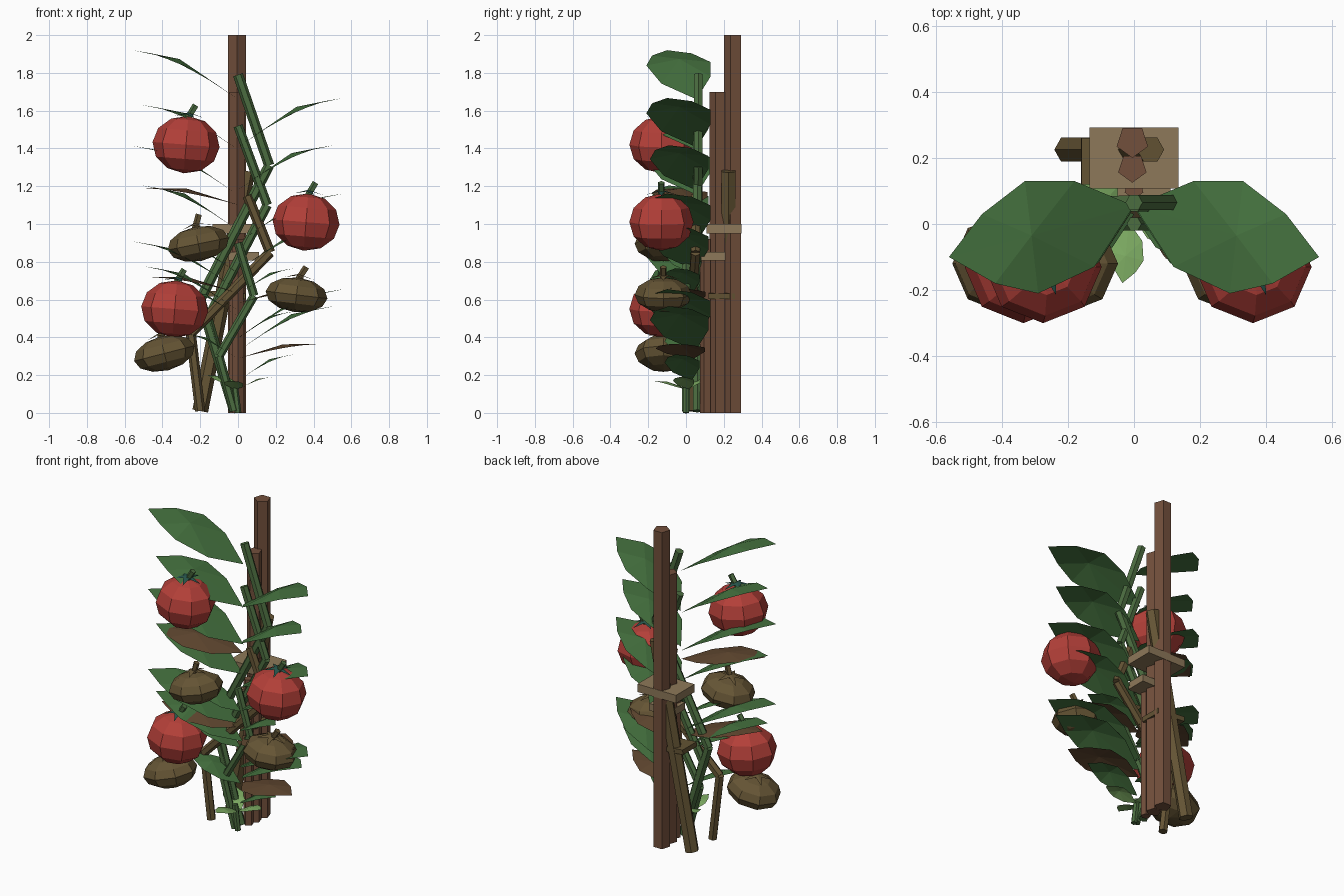
import bpy, bmesh, math
from mathutils import Vector, Matrix

if "Cube" in bpy.data.objects:
    bpy.data.objects.remove(bpy.data.objects["Cube"])


def mat(name, r, g, b):
    m = bpy.data.materials.new(name)
    m.diffuse_color = (r, g, b, 1)
    m.use_nodes = True
    m.node_tree.nodes["Principled BSDF"].inputs["Base Color"].default_value = m.diffuse_color
    return m


GREEN = mat("leaf_green", 0.06, 0.17, 0.05)
STEM = mat("stem_green", 0.07, 0.15, 0.05)
LIGHT = mat("seedling_green", 0.2, 0.4, 0.12)
WOOD = mat("stake_wood", 0.17, 0.08, 0.045)
DRY = mat("dry_brown", 0.13, 0.09, 0.035)
DEAD = mat("dead_leaf", 0.12, 0.065, 0.03)
RED = mat("ripe_red", 0.45, 0.05, 0.04)
TEAL = mat("calyx_green", 0.02, 0.09, 0.07)
TAN = mat("tie_tan", 0.27, 0.19, 0.1)


def finish(name, bm, m):
    me = bpy.data.meshes.new(name)
    bm.to_mesh(me)
    bm.free()
    me.materials.append(m)
    ob = bpy.data.objects.new(name, me)
    bpy.context.collection.objects.link(ob)
    return ob


def rod(name, pts, r, m, sides=6):
    # straight prisms between successive points
    bm = bmesh.new()
    for a, b in zip(pts, pts[1:]):
        a, b = Vector(a), Vector(b)
        d = b - a
        mtx = Matrix.Translation((a + b) / 2) @ d.to_track_quat('Z', 'Y').to_matrix().to_4x4()
        bmesh.ops.create_cone(bm, cap_ends=True, segments=sides, radius1=r,
                              radius2=r, depth=d.length, matrix=mtx)
    return finish(name, bm, m)


def box(name, loc, size, m, tilt=0):
    bm = bmesh.new()
    mtx = Matrix.Translation(loc) @ Matrix.Rotation(tilt, 4, 'Y') @ Matrix.Diagonal((*size, 1))
    bmesh.ops.create_cube(bm, size=1, matrix=mtx)
    return finish(name, bm, m)


OUTLINE = [(0, .055), (.18, .13), (.33, .13), (.46, .03), (.56, -.1),
           (.42, -.18), (.29, -.21), (.12, -.13)]


def leaf(name, side, tip_z, s, m, drop=.26, turn=0):
    # fan of triangles around a raised middle point, arching up to the tip
    bm = bmesh.new()
    rot = Matrix.Rotation(turn, 3, 'Z')

    def put(x, y, lift=0):
        z = tip_z - s * drop * (1 - x / .56) ** 1.6 + lift * s
        p = rot @ Vector((side * x * s, y * s, 0))
        return bm.verts.new((p.x, p.y, z))
    ring = [put(x, y) for x, y in OUTLINE]
    mid = put(.31, -.035, .025)
    for i, v in enumerate(ring):
        tri = (mid, v, ring[(i + 1) % len(ring)])
        bm.faces.new(tri if side < 0 else tri[::-1])
    bmesh.ops.recalc_face_normals(bm, faces=bm.faces)
    if sum(f.normal.z for f in bm.faces) < 0:
        bmesh.ops.reverse_faces(bm, faces=bm.faces)
    return finish(name, bm, m)


def fruit(name, loc, size, m, calyx_m, stem_m, tilt=0):
    frame = Matrix.Translation(loc) @ Matrix.Rotation(tilt, 4, 'Y')
    bm = bmesh.new()
    bmesh.ops.create_uvsphere(bm, u_segments=8, v_segments=6, radius=1,
                              matrix=frame @ Matrix.Diagonal((*size, 1)))
    finish(name, bm, m)
    # star calyx
    bm = bmesh.new()
    h = size[2]
    ring = []
    for i in range(10):
        r = .03 if i % 2 else .09
        a = i * math.pi / 5
        ring.append(bm.verts.new(frame @ Vector((r * math.cos(a), r * math.sin(a),
                                                 h + (.01 if i % 2 else -.005)))))
    c = bm.verts.new(frame @ Vector((0, 0, h + .02)))
    for i in range(10):
        bm.faces.new((c, ring[i], ring[(i + 1) % 10]))
    finish(name + "_calyx", bm, calyx_m)
    rod(name + "_stalk", [frame @ Vector((0, 0, h - .01)),
                          frame @ Vector((.035, 0, h + .06))], .018, stem_m, 5)


# stakes
rod("tall_stake", [(-.005, .25, 0), (-.005, .25, 2)], .05, WOOD, 5)
rod("middle_stake", [(-.005, .17, 0), (-.005, .17, 1.7)], .045, WOOD, 5)
rod("short_stake", [(0, .105, 0), (0, .105, .92)], .03, WOOD, 5)
rod("leaning_stake", [(-.2, .225, .01), (.05, .225, 1.28)], .042, DRY)

# ties
box("tall_tie", (0, .2, .975), (.27, .185, .05), TAN)
box("middle_tie", (.03, .145, .83), (.16, .13, .045), TAN)
box("leaning_tie", (-.06, .19, .625), (.2, .14, .03), DRY, .08)

# growing stems: zigzag at three sizes
rod("large_stem", [(-.02, .06, .01), (-.2, .06, .6), (.165, .065, 1.31), (0, .065, 1.79)], .027, STEM)
rod("medium_stem", [(-.02, .06, .01), (-.16, .06, .5), (.155, .06, 1.1), (0, .06, 1.52)], .025, STEM)
rod("small_stem", [(-.02, 0, .01), (-.1, 0, .3), (.085, 0, .62), (0, 0, .9)], .023, STEM)
rod("seedling_stem", [(0, 0, 0), (-.02, 0, .16)], .018, STEM)
rod("dead_stem", [(-.2, .02, .01), (-.25, .02, .42), (.17, .05, .85), (.05, .05, 1.15)], .027, DRY)

# alternating leaves for each growth size
for label, top, step, s in (("large", 1.92, .253, 1), ("medium", 1.63, .213, .91),
                            ("small", .88, .114, .54)):
    for i in range(6):
        leaf(f"{label}_leaf_{i}", -1 if i % 2 == 0 else 1, top - i * step, s, GREEN)

# dead leaves
for i, (side, z, s) in enumerate(((-1, 1.19, .88), (1, .66, .8), (-1, .72, .85), (1, .365, .77))):
    leaf(f"dead_leaf_{i}", side, z, s, DEAD, .1)

# seedling leaves
leaf("seedling_leaf_left", -1, .2, .36, LIGHT, .2, -.85)
leaf("seedling_leaf_right", 1, .19, .33, LIGHT, .2)
leaf("seedling_leaf_front", -1, .17, .32, LIGHT, .15, 1.2)

# ripe fruits
for i, (x, z) in enumerate(((-.275, 1.42), (.36, 1.01), (-.335, .55))):
    fruit(f"ripe_fruit_{i}", (x, -.13, z), (.178, .17, .152), RED, TEAL, STEM, .08)

# withered fruits
for i, (x, z, t) in enumerate(((-.21, .895, -.2), (.31, .625, .12), (-.39, .315, -.25))):
    fruit(f"withered_fruit_{i}", (x, -.12, z), (.165, .152, .092), DRY, DRY, DRY, t)
